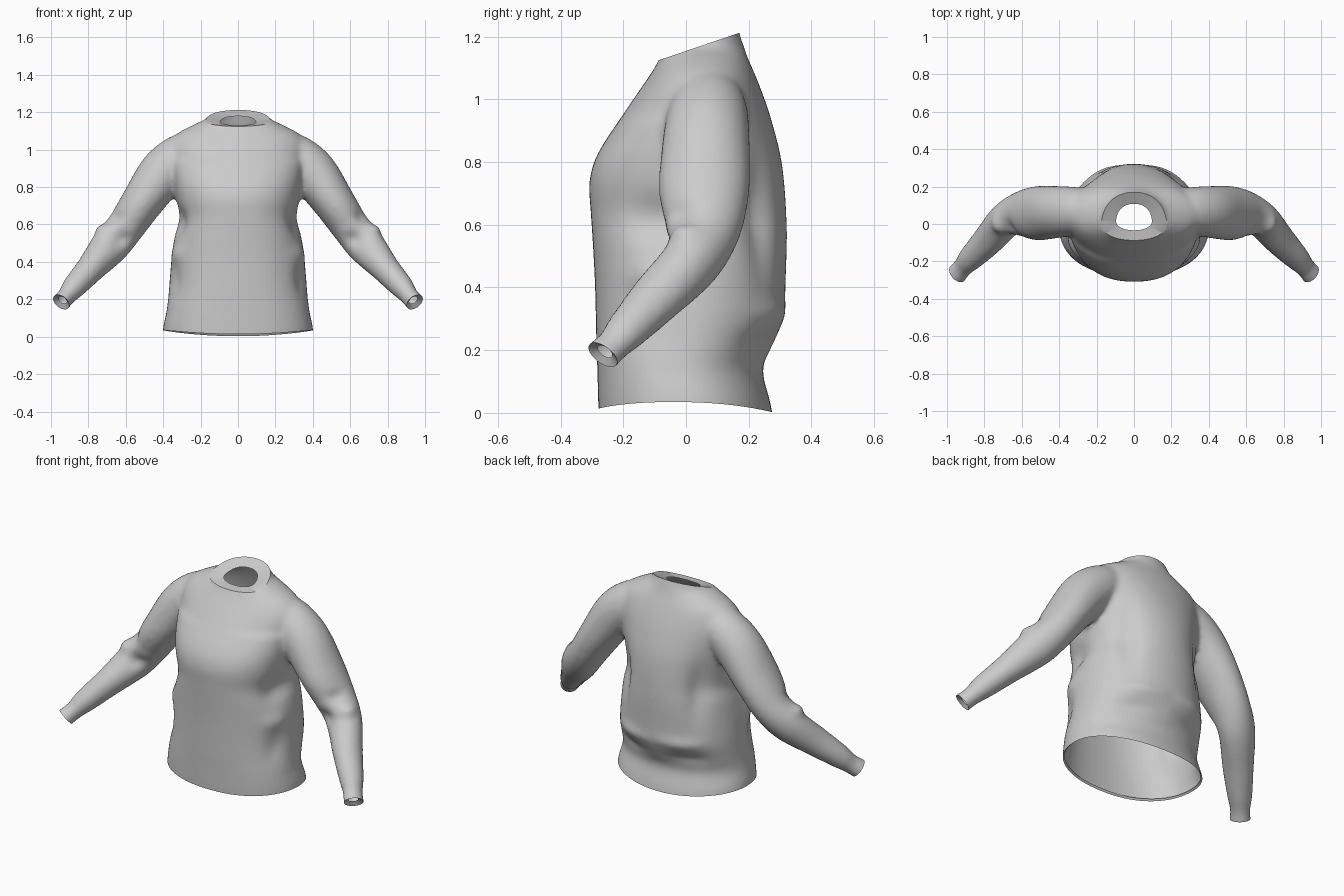
import bpy, bmesh, math
from mathutils import Vector

if "Cube" in bpy.data.objects:
    bpy.data.objects.remove(bpy.data.objects["Cube"])

N = 48


def spline(rows, steps=6):
    """Catmull-Rom interpolation of rows of numbers."""
    out = []
    for i in range(len(rows) - 1):
        a, b, c, d = (rows[max(0, min(len(rows) - 1, i + k))] for k in (-1, 0, 1, 2))
        for s in range(steps):
            t = s / steps
            out.append([0.5 * (2 * q + (r - p) * t + (2 * p - 5 * q + 4 * r - w) * t * t
                               + (3 * q - p - 3 * r + w) * t ** 3)
                        for p, q, r, w in zip(a, b, c, d)])
    return out + [list(rows[-1])]


def loft(bm, rings):
    """Closed solid through a list of rings."""
    vs = [[bm.verts.new(p) for p in r] for r in rings]
    for a, b in zip(vs, vs[1:]):
        for i in range(N):
            j = (i + 1) % N
            bm.faces.new((a[i], a[j], b[j], b[i]))
    bm.faces.new(vs[0][::-1])
    bm.faces.new(vs[-1])


def spow(v, e):
    return math.copysign(abs(v) ** e, v)


bm = bmesh.new()

# Torso: z, half width, front y, back y
torso = [(-0.06, .405, -.275, .285), (0.03, .400, -.280, .270), (0.14, .382, -.283, .245),
         (0.22, .372, -.286, .280), (0.31, .365, -.288, .312), (0.42, .355, -.291, .318),
         (0.55, .338, -.298, .322), (0.64, .318, -.304, .320), (0.74, .330, -.308, .313),
         (0.83, .345, -.280, .300), (0.95, .360, -.202, .268), (1.03, .360, -.148, .240),
         (1.085, .325, -.110, .218), (1.13, .245, -.085, .198), (1.165, .172, -.075, .186),
         (1.20, .150, -.070, .174), (1.25, .140, -.065, .160)]
rings = []
for z, w, y0, y1 in spline(torso):
    ring = []
    for i in range(N):
        t = 2 * math.pi * i / N
        c, s = math.cos(t), math.sin(t)
        e = 0.86 if s < 0 and z < 0.95 else 0.97
        ring.append((w * spow(c, e), (y0 + y1) / 2 + (y1 - y0) / 2 * spow(s, e), z))
    rings.append(ring)
loft(bm, rings)

# Sleeves: x, y, z, radius in the front view, radius in depth
sleeve = [(.20, .07, 1.00, .10, .10), (.29, .07, .965, .125, .125), (.40, .065, .875, .130, .138),
          (.515, .058, .715, .112, .145), (.60, .055, .590, .102, .122),
          (.685, .018, .485, .102, .095), (.785, -.092, .368, .078, .085),
          (.875, -.185, .268, .064, .068), (.915, -.230, .218, .050, .056),
          (.945, -.265, .185, .052, .058), (.980, -.302, .147, .054, .060)]
path = spline(sleeve)
for side in (1, -1):
    rings = []
    for k, (x, y, z, ru, rv) in enumerate(path):
        a, b = path[max(k - 2, 0)], path[min(k + 2, len(path) - 1)]
        tan = (Vector(b[:3]) - Vector(a[:3])).normalized()
        u = tan.cross(Vector((0, 1, 0))).normalized()
        v = u.cross(tan)
        ring = []
        for i in range(N):
            t = 2 * math.pi * i / N
            p = Vector((x, y, z)) + u * ru * math.cos(t) + v * rv * math.sin(t)
            ring.append((p.x * side, p.y, p.z))
        rings.append(ring)
    loft(bm, rings)
bmesh.ops.recalc_face_normals(bm, faces=bm.faces)

# Fuse the parts into one cloth surface
mesh = bpy.data.meshes.new("sweater")
bm.to_mesh(mesh)
bm.free()
obj = bpy.data.objects.new("sweater", mesh)
bpy.context.collection.objects.link(obj)
rem = obj.modifiers.new("fuse", 'REMESH')
rem.mode = 'VOXEL'
rem.voxel_size = 0.014
smo = obj.modifiers.new("relax", 'SMOOTH')
smo.factor = 0.5
smo.iterations = 10
bpy.context.view_layer.update()
bm = bmesh.new()
bm.from_object(obj, bpy.context.evaluated_depsgraph_get())
obj.modifiers.clear()
bm.normal_update()

# Cloth folds: centre, size along x y z, push along the normal (mirrored in x)
folds = [((.33, -.10, .61), (.08, .10, .07), -.030), ((.34, -.12, .44), (.08, .08, .05), .014),
         ((.35, -.14, .30), (.06, .06, .08), -.015), ((.24, .25, .62), (.05, .10, .16), -.025),
         ((.16, .28, .32), (.14, .08, .035), .012), ((.20, .25, .22), (.14, .08, .04), -.014),
         ((.62, -.06, .52), (.05, .05, .04), -.018), ((.73, -.01, .57), (.04, .05, .03), .018),
         ((.66, -.02, .64), (.04, .06, .035), -.012)]
moves = []
for v in bm.verts:
    p, d = v.co, 0.0
    for c, s, h in folds:
        q = ((abs(p.x) - c[0]) / s[0]) ** 2 + ((p.y - c[1]) / s[1]) ** 2 + ((p.z - c[2]) / s[2]) ** 2
        if q < 9:
            d += h * math.exp(-q)
    moves.append(v.normal * d)
for v, m in zip(bm.verts, moves):
    v.co += m


def open_end(point, normal, scale, shift):
    """Cut an opening and turn its edge inwards."""
    cut = bmesh.ops.bisect_plane(bm, geom=bm.verts[:] + bm.edges[:] + bm.faces[:],
                                 plane_co=point, plane_no=normal, clear_outer=True)
    edges = [g for g in cut['geom_cut'] if isinstance(g, bmesh.types.BMEdge)]
    new = bmesh.ops.extrude_edge_only(bm, edges=edges)['geom']
    verts = [g for g in new if isinstance(g, bmesh.types.BMVert)]
    mid = sum((v.co for v in verts), Vector()) / len(verts)
    for v in verts:
        v.co = mid + (v.co - mid) * scale + Vector(shift)


# Collar, cuffs and hem
open_end((0, .04, 1.168), (0, -.34, 1), .55, (0, 0, -.012))
for side in (1, -1):
    open_end((.945 * side, -.265, .185), (.52 * side, -.55, -.65), .5, (-.008 * side, .008, .01))
open_end((0, 0, .008), (0, -.02, -1), .975, (0, 0, .012))
for v in bm.verts:
    if v.co.z < .13 and abs(v.co.x) < .5:
        v.co.z += .028 * (v.co.x / .4) ** 2 * (1 - max(v.co.z, 0) / .13)

bmesh.ops.recalc_face_normals(bm, faces=bm.faces)
bm.to_mesh(mesh)
bm.free()
bpy.context.view_layer.objects.active = obj
obj.select_set(True)
bpy.ops.object.shade_smooth_by_angle(angle=math.radians(40))
